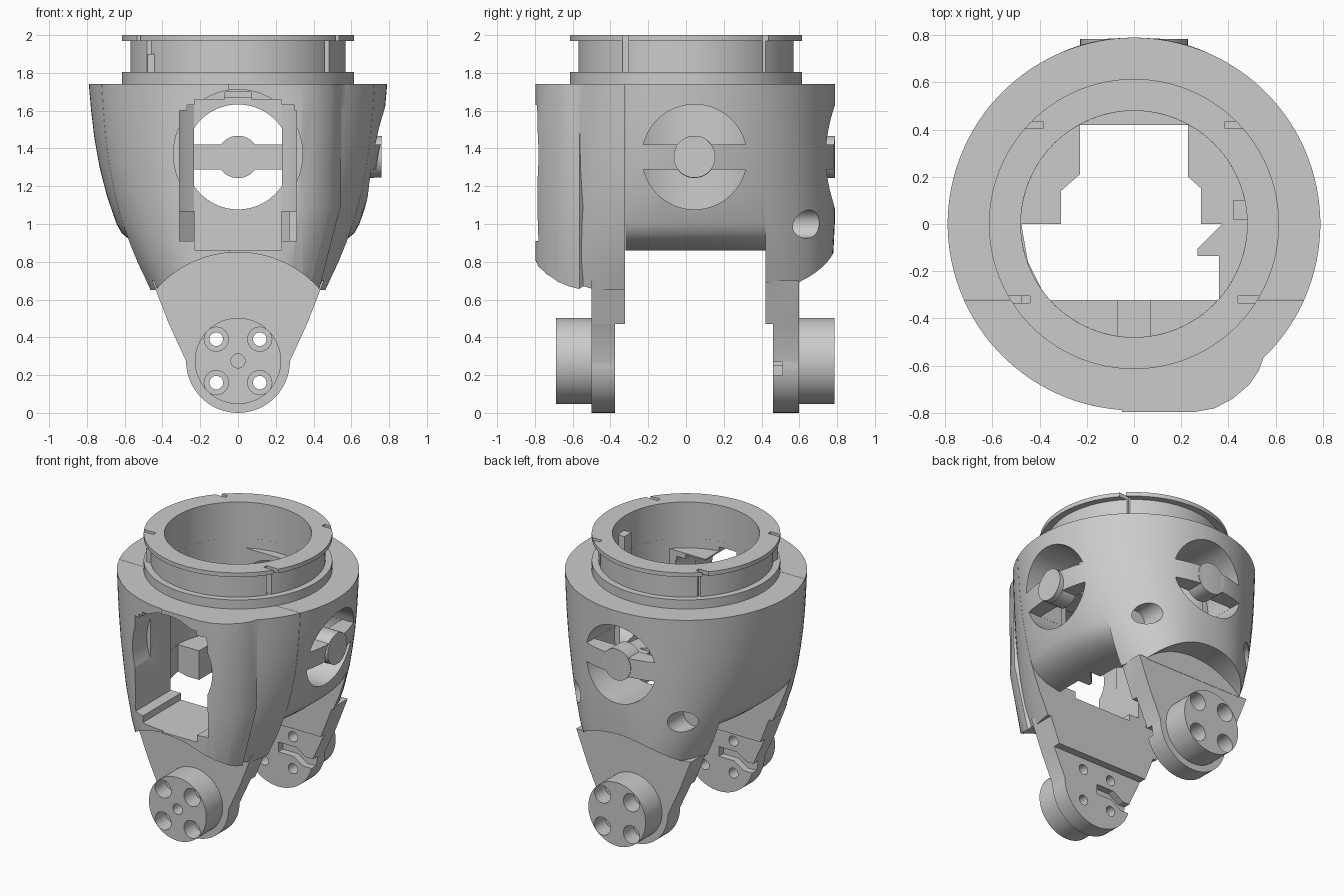
import bpy, bmesh
from math import sin, cos, pi, copysign
from mathutils import Vector

if "Cube" in bpy.data.objects:
    bpy.data.objects.remove(bpy.data.objects["Cube"])


def mesh_object(name, rings):
    """Skin a list of equal closed rings and cap both ends."""
    bm = bmesh.new()
    rows = [[bm.verts.new(p) for p in r] for r in rings]
    n = len(rows[0])
    for a, b in zip(rows, rows[1:]):
        for i in range(n):
            j = (i + 1) % n
            bm.faces.new((a[i], a[j], b[j], b[i]))
    bm.faces.new(rows[0])
    bm.faces.new(rows[-1])
    bmesh.ops.recalc_face_normals(bm, faces=bm.faces)
    me = bpy.data.meshes.new(name)
    bm.to_mesh(me)
    bm.free()
    ob = bpy.data.objects.new(name, me)
    bpy.context.collection.objects.link(ob)
    return ob


def prism(axis, pts, lo, hi, name="cutter"):
    put = {'x': lambda u, v, t: (t, u, v),
           'y': lambda u, v, t: (u, t, v),
           'z': lambda u, v, t: (u, v, t)}[axis]
    return mesh_object(name, [[put(u, v, t) for u, v in pts] for t in (lo, hi)])


def cyl(axis, u, v, r, lo, hi, name="cutter", n=64):
    return prism(axis, [(u + r * cos(2 * pi * i / n), v + r * sin(2 * pi * i / n))
                        for i in range(n)], lo, hi, name)


def box(x0, x1, y0, y1, z0, z1, name="cutter"):
    return prism('z', [(x0, y0), (x1, y0), (x1, y1), (x0, y1)], z0, z1, name)


def boolean(ob, other, op='DIFFERENCE'):
    m = ob.modifiers.new("b", 'BOOLEAN')
    m.operation, m.object, m.solver = op, other, 'EXACT'
    bpy.context.view_layer.objects.active = ob
    bpy.ops.object.modifier_apply(modifier=m.name)
    bpy.data.objects.remove(other)


def cut(ob, *others):
    for o in others:
        boolean(ob, o)


def add(ob, *others):
    for o in others:
        boolean(ob, o, 'UNION')


def loft(name, rows, n=112):
    """Stack of superellipses: height, half width, half depth, exponent."""
    rings = []
    for z, a, b, e in rows:
        ring = []
        for i in range(n):
            t = 2 * pi * (i + .5) / n
            c, s = cos(t), sin(t)
            ring.append((a * copysign(abs(c) ** (2 / e), c),
                         b * copysign(abs(s) ** (2 / e), s), z))
        rings.append(ring)
    return mesh_object(name, rings)


SHELL = [(1.74, .79, .79, 2), (1.6, .778, .79, 2.02), (1.45, .76, .79, 2.06),
         (1.3, .733, .79, 2.12), (1.15, .695, .79, 2.2), (1.0, .643, .788, 2.36),
         (.9, .6, .783, 2.5), (.8, .552, .778, 2.7), (.72, .51, .77, 2.85),
         (.65, .475, .765, 3)]
PIVOT = .275


def leg(ob, s, face, inner, step):
    """Tapered leg slab with round end and pivot boss; s is the outward y sign."""
    end = [(.275 * cos(t), PIVOT + .275 * sin(t))
           for t in [-pi + pi * i / 32 for i in range(33)]]
    lo, hi = sorted((face, inner))
    add(ob, prism('y', end + [(.365, .47), (.455, .7), (-.455, .7), (-.365, .47)],
                  *sorted((face, step))))
    add(ob, prism('y', [(.365, .47), (.455, .7), (-.455, .7), (-.365, .47)], lo, hi))
    add(ob, cyl('y', 0, PIVOT, .228, *sorted((step + s * .03, face + s * .187))))
    tip = face + s * .187
    for x in (-.115, .115):
        for z in (-.115, .115):
            cut(ob, cyl('y', x, PIVOT + z, .036, -1 if s < 0 else .3, -.2 if s < 0 else 1, n=24),
                cyl('y', x, PIVOT + z, .064, *sorted((tip - s * .12, tip + s * .1)), n=32))
    # cable groove on the inner face
    cut(ob, prism('y', [(0, .25), (s * .12, .25), (s * .2, .2), (s * .35, .2),
                        (s * .35, .27), (s * .22, .27), (s * .14, .32), (0, .32)],
                  *sorted((step + s * .05, step - s * .02))))


def vent(ob, axis, u, inner, behind):
    """Round vent with a crossbar and hub left standing at the skin."""
    z = 1.355
    ring = cyl(axis, u, z, .278, inner, 1)
    cut(ring, prism(axis, [(u - .4, z - .067), (u + .4, z - .067),
                           (u + .4, z + .067), (u - .4, z + .067)], 0, 1.2),
        cyl(axis, u, z, .112, 0, 1.2))
    cut(ob, ring, cyl(axis, u, z, .277, inner - .01, behind))


# Front shell with flat-fronted right corner, leg and window
front = loft("front_shell", SHELL)
boolean(front, box(-1, 1, -1, -.322, .5, 1.9), 'INTERSECT')
corner = [(-.05, -.798), (.25, -.798), (.34, -.782), (.42, -.74), (.49, -.68),
          (.53, -.62), (.55, -.565), (.4, -.42), (-.05, -.42)]
add(front, mesh_object("corner", [[(x, y, 1.74) for x, y in corner],
                                  [(x * .99, y, 1.1) for x, y in corner],
                                  [(x * .78, y, .651) for x, y in corner]]))
cut(front, cyl('y', 0, PIVOT, .575, -1, -.5, n=128))
leg(front, -1, -.5, -.322, -.375)
cut(front, cyl('y', 0, PIVOT, .037, -.8, -.6, n=24),
    box(-.31, .31, -.95, -.3, .91, 1.6),
    box(-.23, .23, -.95, -.3, .862, 1.66),
    box(-.07, .07, -.95, -.3, 1.5, 1.70),
    cyl('y', 0, 1.37, .342, -.95, -.55),
    box(-.27, .3, -.95, -.3, 1.3, 1.63),
    cyl('z', 0, 0, .48, 1.67, 2))

# Back shell with vent, leg and screw pockets
back = loft("back_shell", SHELL)
boolean(back, box(-1, 1, .42, 1, .69, 1.9), 'INTERSECT')
cut(back, cyl('y', 0, PIVOT, .575, .6, 1, n=128))
leg(back, 1, .598, .42, .46)
vent(back, 'y', 0, .4, .66)
add(back, cyl('y', 0, 1.355, .11, .67, .787))
for x in (-.42, .42):
    cut(back, cyl('y', x, 1.0, .075, .52, 1, n=32),
        cyl('y', x * .62, 1.25, .035, .4, .5, n=24))
cut(back, cyl('z', 0, 0, .48, 1.67, 2))

# Middle bowl, open below, with vent in the right wall
middle = loft("middle_shell", [r for r in SHELL if r[0] > .99] +
              [(.95, .615, .787, 2.4), (.91, .565, .785, 2.4),
               (.88, .5, .784, 2.4), (.86, .4, .78, 2.4)])
boolean(middle, box(-1, 1, -.32, .42, .5, 1.9), 'INTERSECT')
cut(middle, prism('z', [(-.23, .5), (-.23, .21), (-.31, .14), (-.31, 0), (-.478, 0),
                        (-.45, -.16), (-.37, -.32), (-.37, -.4), (.36, -.4), (.36, -.135),
                        (.27, -.135), (.27, -.105), (.375, 0), (.285, 0),
                        (.285, .15), (.23, .2), (.23, .5)], .5, 1.2),
    cyl('z', 0, 0, .48, 1.07, 2))
vent(middle, 'x', .045, .3, .61)
add(middle, cyl('x', .045, 1.355, .11, .62, .76))

# Bayonet collar with two flanges and split slots
collar = cyl('z', 0, 0, .57, 1.74, 2, "collar", 128)
add(collar, cyl('z', 0, 0, .615, 1.74, 1.805, n=128),
    cyl('z', 0, 0, .615, 1.97, 2, n=128))
cut(collar, cyl('z', 0, 0, .48, 1.6, 2.2, n=128))
for x0, x1 in ((-.8, -.44), (.44, .8)):
    cut(collar, box(x0, x1, -.335, -.305, 1.806, 2.1))
for x0, x1 in ((-.8, -.385), (.385, .8)):
    cut(collar, box(x0, x1, .405, .435, 1.806, 2.1))
# inner key rails below the collar
for x, y0, y1 in ((-.46, -.36, -.30), (.44, .02, .10)):
    add(collar, box(x - .02, x + .05, y0, y1, 1.741, 1.9))

for ob in (front, back, middle, collar):
    bpy.ops.object.select_all(action='DESELECT')
    ob.select_set(True)
    bpy.context.view_layer.objects.active = ob
    bpy.ops.object.shade_smooth_by_angle(angle=.5)
